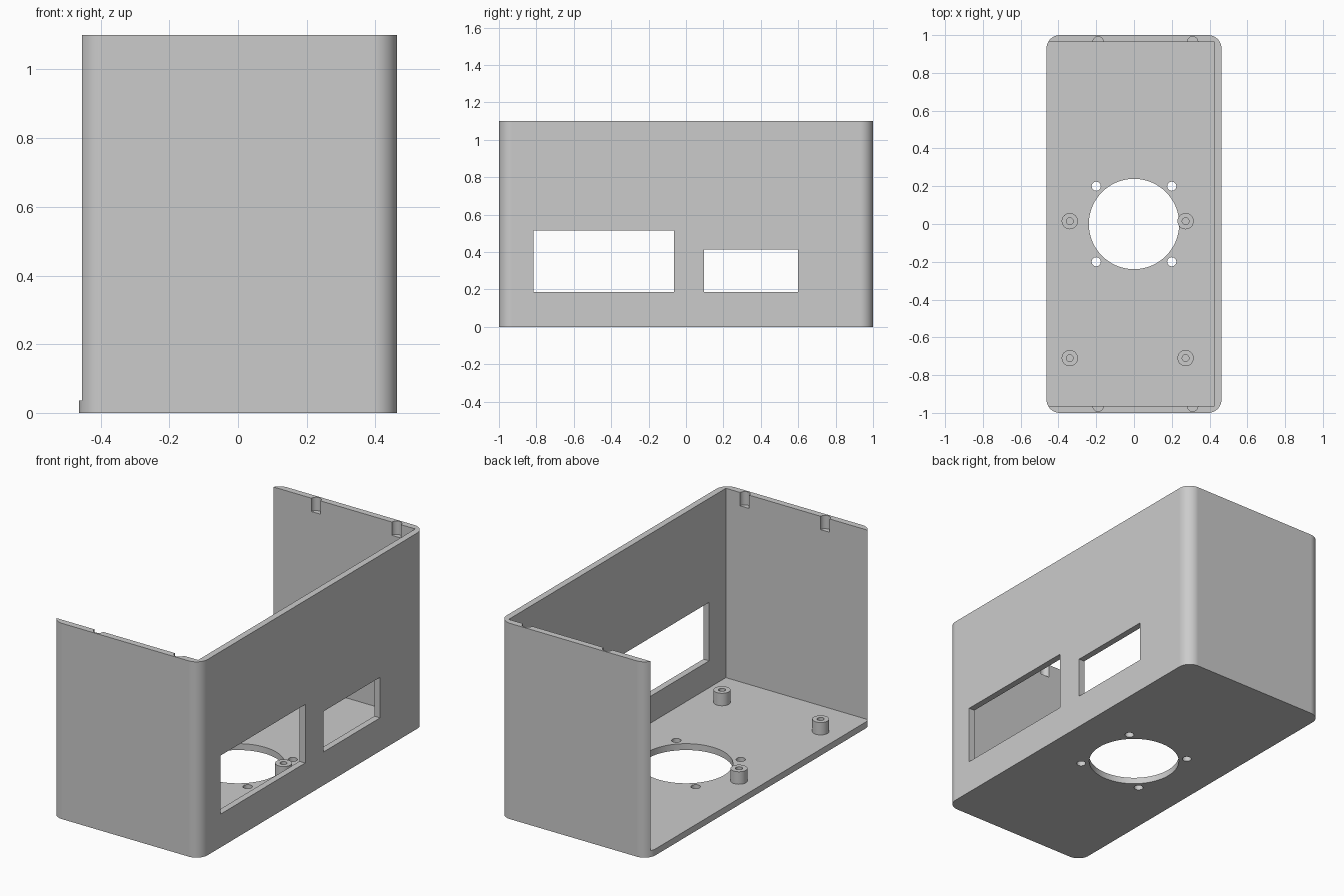
import bpy
import bmesh
from math import pi, cos, sin, radians

cube = bpy.data.objects.get("Cube")
if cube:
    bpy.data.objects.remove(cube, do_unlink=True)

# Overall sizes
HX, HY, HEIGHT = 0.463, 1.0, 1.1
WALL, RADIUS = 0.036, 0.07
POST_HEIGHT = 0.07

grey = bpy.data.materials.new("light_grey_plastic")
grey.use_nodes = True
COLOUR = (0.6, 0.6, 0.6, 1.0)
grey.diffuse_color = COLOUR
grey.node_tree.nodes["Principled BSDF"].inputs["Base Color"].default_value = COLOUR


def prism(name, outline, z0, z1):
    """Extrude a closed outline between two heights."""
    bm = bmesh.new()
    face = bm.faces.new([bm.verts.new((x, y, z0)) for x, y in outline])
    top = bmesh.ops.extrude_face_region(bm, geom=[face])["geom"]
    verts = [v for v in top if isinstance(v, bmesh.types.BMVert)]
    bmesh.ops.translate(bm, verts=verts, vec=(0, 0, z1 - z0))
    bmesh.ops.recalc_face_normals(bm, faces=bm.faces)
    mesh = bpy.data.meshes.new(name)
    bm.to_mesh(mesh)
    bm.free()
    mesh.materials.append(grey)
    obj = bpy.data.objects.new(name, mesh)
    bpy.context.collection.objects.link(obj)
    return obj


def arc(cx, cy, r, start, sweep, steps):
    return [(cx + r * cos(start + sweep * i / steps),
             cy + r * sin(start + sweep * i / steps)) for i in range(steps + 1)]


def cylinder(name, x, y, r, z0, z1, sides=32):
    return prism(name, arc(x, y, r, 0, 2 * pi, sides)[:-1], z0, z1)


def box(name, x0, x1, y0, y1, z0, z1):
    return prism(name, [(x0, y0), (x1, y0), (x1, y1), (x0, y1)], z0, z1)


def cut(target, cutter):
    """Subtract the cutter from the target, then discard it."""
    cutter.hide_render = True
    mod = target.modifiers.new("cut", 'BOOLEAN')
    mod.operation = 'DIFFERENCE'
    mod.solver = 'EXACT'
    mod.object = cutter
    bpy.context.view_layer.objects.active = target
    bpy.ops.object.modifier_apply(modifier=mod.name)
    bpy.data.objects.remove(cutter, do_unlink=True)


def finish(obj):
    bpy.ops.object.select_all(action='DESELECT')
    obj.select_set(True)
    bpy.context.view_layer.objects.active = obj
    bpy.ops.object.shade_smooth_by_angle(angle=radians(30))
    obj.modifiers.new("even_normals", 'WEIGHTED_NORMAL').keep_sharp = True


# Case: rounded block, hollowed out and open at the top and right side
outline = []
for i, (sx, sy) in enumerate([(1, 1), (-1, 1), (-1, -1), (1, -1)]):
    outline += arc(sx * (HX - RADIUS), sy * (HY - RADIUS), RADIUS, i * pi / 2, pi / 2, 12)
case = prism("case", outline, 0, HEIGHT)
cut(case, box("hollow", -1, HX - WALL, WALL - HY, HY - WALL, WALL, 2))

# Two port windows in the long wall
for y0, y1, z1 in [(-0.816, -0.064, 0.516), (0.096, 0.6, 0.415)]:
    cut(case, box("window", 0.3, 0.6, y0, y1, 0.187, z1))

# Fan opening and its screw holes in the floor
cut(case, cylinder("fan_opening", 0, 0, 0.239, -0.1, 0.1, 96))
for x in (-0.2, 0.2):
    for y in (-0.2, 0.2):
        cut(case, cylinder("screw_hole", x, y, 0.024, -0.1, 0.1))

# Lid screw grooves in the inner faces of the end walls
for x in (-0.19, 0.31):
    for side in (-1, 1):
        cut(case, cylinder("groove", x, side * (HY - WALL), 0.028, HEIGHT - 0.075, HEIGHT + 0.1))
finish(case)

# Hollow board posts standing on the floor
for x, x_name in [(-0.34, "right"), (0.273, "left")]:
    for y, y_name in [(-0.71, "front"), (0.015, "back")]:
        post = cylinder(f"post_{y_name}_{x_name}", x, y, 0.043, WALL, WALL + POST_HEIGHT)
        cut(post, cylinder("bore", x, y, 0.018, 0, 0.3))
        finish(post)
